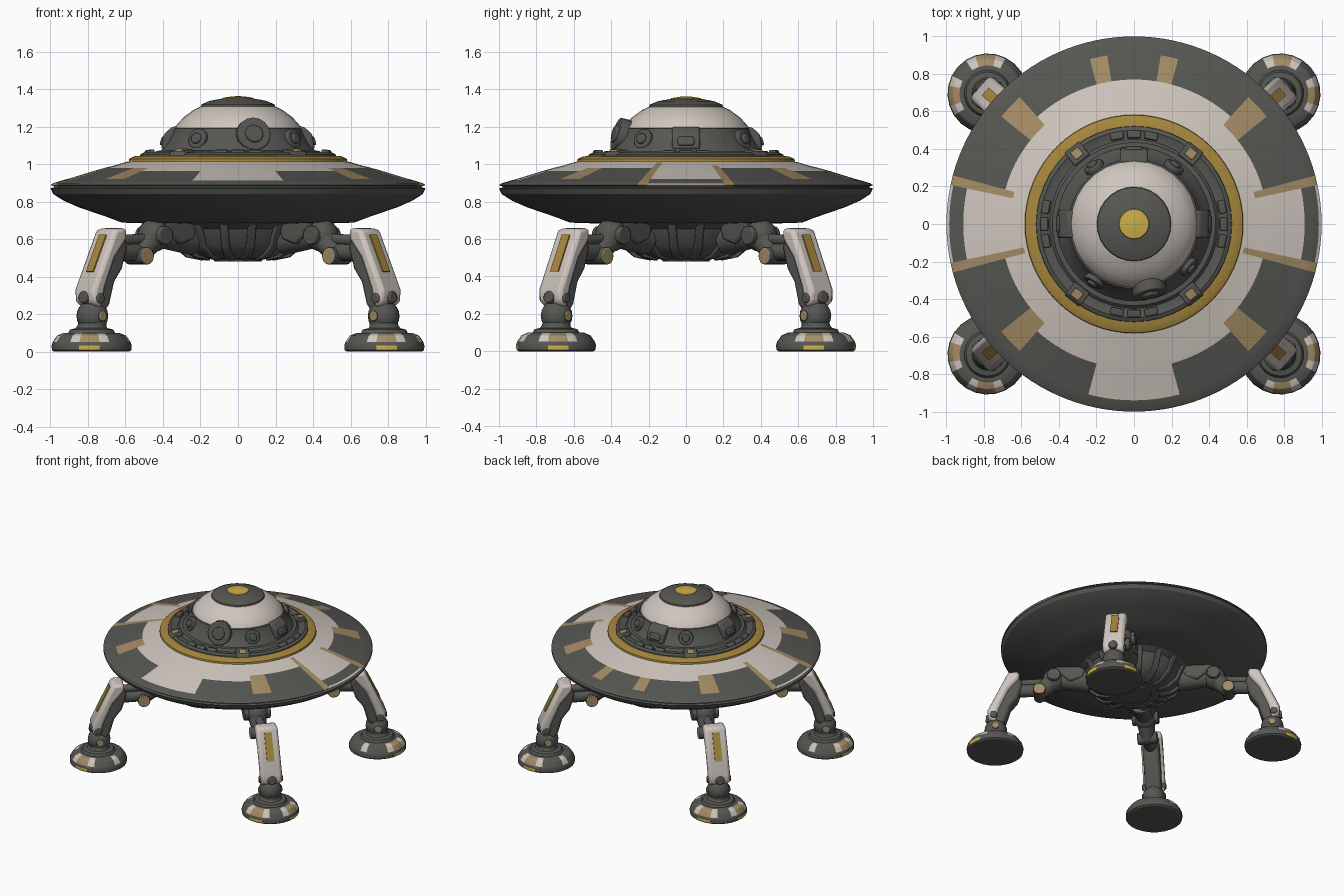
import bpy, bmesh, math
from math import radians, degrees, sin, cos
from mathutils import Matrix, Vector

cube = bpy.data.objects.get("Cube")
if cube:
    bpy.data.objects.remove(cube, do_unlink=True)


def material(name, rgb):
    m = bpy.data.materials.new(name)
    m.use_nodes = True
    m.diffuse_color = (*rgb, 1)
    m.node_tree.nodes["Principled BSDF"].inputs["Base Color"].default_value = (*rgb, 1)
    return m


MATS = [material("charcoal metal", (.092, .095, .085)),
        material("off white paint", (.62, .56, .51)),
        material("worn tan", (.37, .26, .13)),
        material("ochre trim", (.38, .24, .045)),
        material("bright yellow", (.60, .42, .06))]
DARK, WHITE, TAN, OCHRE, YELLOW = range(5)
ID = Matrix.Identity(4)


def finish(name, bm, matrix=ID, bevel=0, sharp=30):
    bmesh.ops.recalc_face_normals(bm, faces=bm.faces)
    mesh = bpy.data.meshes.new(name)
    bm.to_mesh(mesh)
    bm.free()
    for m in MATS:
        mesh.materials.append(m)
    mesh.shade_smooth()
    mesh.set_sharp_from_angle(angle=radians(sharp))
    ob = bpy.data.objects.new(name, mesh)
    ob.matrix_world = matrix
    bpy.context.collection.objects.link(ob)
    if bevel:
        mod = ob.modifiers.new("bevel", "BEVEL")
        mod.width, mod.segments = bevel, 2
    return ob


def lathe(name, profile, segs, paint, matrix=ID, sharp=30):
    """Revolve (radius, z) points; paint(angle, radius, z) picks each face's colour."""
    bm = bmesh.new()
    rings = []
    for r, z in profile:
        if r < 1e-4:
            rings.append([bm.verts.new((0, 0, z))] * segs)
        else:
            rings.append([bm.verts.new((r * cos(t), r * sin(t), z))
                          for t in (math.tau * i / segs for i in range(segs))])
    for k, (a, b) in enumerate(zip(rings, rings[1:])):
        r, z = [(u + v) / 2 for u, v in zip(profile[k], profile[k + 1])]
        for i in range(segs):
            j = (i + 1) % segs
            corners = list(dict.fromkeys((a[i], a[j], b[j], b[i])))
            bm.faces.new(corners).material_index = paint(360 * (i + .5) / segs, r, z)
    return finish(name, bm, matrix, 0, sharp)


def prism(name, pts, half, mat, matrix=ID, bevel=.012):
    """Extrude an (x, z) outline to both sides of y = 0."""
    bm = bmesh.new()
    face = bm.faces.new([bm.verts.new((x, -half, z)) for x, z in pts])
    new = bmesh.ops.extrude_face_region(bm, geom=[face])["geom"]
    bmesh.ops.translate(bm, vec=(0, 2 * half, 0),
                        verts=[v for v in new if isinstance(v, bmesh.types.BMVert)])
    for f in bm.faces:
        f.material_index = mat
    return finish(name, bm, matrix, bevel)


def rod(name, p, q, r1, r2, mat, matrix=ID, cap=None, segs=16, bevel=.006):
    p, q = Vector(p), Vector(q)
    bm = bmesh.new()
    bmesh.ops.create_cone(bm, cap_ends=True, segments=segs, radius1=r1, radius2=r2,
                          depth=(q - p).length)
    for f in bm.faces:
        f.material_index = cap if cap is not None and len(f.verts) > 4 else mat
    turn = (q - p).to_track_quat("Z", "Y").to_matrix().to_4x4()
    return finish(name, bm, matrix @ Matrix.Translation((p + q) / 2) @ turn, bevel)


def ball(name, pos, r, mat, matrix=ID):
    bm = bmesh.new()
    bmesh.ops.create_uvsphere(bm, u_segments=16, v_segments=10, radius=r)
    for f in bm.faces:
        f.material_index = mat
    return finish(name, bm, matrix @ Matrix.Translation(pos), 0, 60)


def spin(angle):
    return Matrix.Rotation(radians(angle), 4, "Z")


# Saucer hull: painted deck, grooved rim and dark underside
def deck_paint(a, r, z):
    e = degrees(math.asin(abs(sin(radians(a)))))   # angle away from the side axis
    front = a > 180
    if z < .885:
        return DARK
    if e < 12:
        return DARK if .91 < r < .985 else WHITE
    if e < 15:
        return TAN if r > (.6 if front else .66) else WHITE
    if 39 < e < 48 and .71 < r < .91:
        return TAN
    if not front and 75 < e < 81 and .77 < r < .91:
        return TAN
    if front and e > 75:
        return DARK if r > .94 else WHITE
    return DARK if r > (.71 if e < 39 else .77) else WHITE


lathe("saucer_hull", [(.5, 1.03), (.56, 1.02), (.6, 1.01), (.66, .992), (.71, .98), (.77, .963),
                      (.87, .932), (.91, .92), (.94, .912), (.985, .898), (1, .888),
                      (.982, .882), (.982, .876), (1, .87), (.985, .84), (.93, .805),
                      (.85, .77), (.69, .715), (.62, .688), (.38, .68)], 120, deck_paint)

# Trim ring and dark collar around the dome
lathe("trim_ring", [(.585, 1.0), (.58, 1.028), (.55, 1.042), (.5, 1.045)], 64,
      lambda a, r, z: OCHRE)
lathe("dome_collar", [(.525, 1.03), (.52, 1.052), (.5, 1.062), (.475, 1.054), (.45, 1.054),
                      (.435, 1.07), (.41, 1.072), (.39, 1.10), (.375, 1.12), (.35, 1.17),
                      (.345, 1.19), (.33, 1.195)], 48, lambda a, r, z: DARK)

# Dome with cap and beacon
lathe("dome", [(.342, 1.175), (.335, 1.2), (.29, 1.25), (.235, 1.29), (.18, 1.315)], 28,
      lambda a, r, z: WHITE)
lathe("dome_cap", [(.2, 1.3), (.195, 1.318), (.15, 1.337), (.08, 1.35)], 28,
      lambda a, r, z: DARK)
lathe("beacon", [(.085, 1.345), (.078, 1.354), (.03, 1.361), (0, 1.362)], 20,
      lambda a, r, z: YELLOW)

# Round hatch and portholes on the dome band
for i, (angle, rad, z) in enumerate([(-77, .09, 1.155), (-125, .055, 1.13), (-38, .055, 1.13),
                                     (55, .055, 1.13), (125, .055, 1.13)]):
    frame = spin(angle)
    rod(f"porthole_frame_{i}", (.29, 0, z - .02), (.385, 0, z + .008), rad * 1.05, rad, DARK, frame)
    rod(f"porthole_lens_{i}", (.36, 0, z), (.4, 0, z + .01), rad * .62, rad * .5, DARK, frame)

# Box vents at the sides and back, with low ridges on the collar
for i, angle in enumerate((0, 90, 180)):
    frame = spin(angle)
    prism(f"dome_vent_{i}", [(.3, 1.08), (.41, 1.08), (.395, 1.16), (.35, 1.2), (.3, 1.2)],
          .075, DARK, frame)
    prism(f"vent_lid_{i}", [(.38, 1.1), (.42, 1.1), (.405, 1.15), (.38, 1.15)], .045, DARK, frame)
for i in range(12):
    if i % 3:
        continue
    for s in (-11, 0, 11):
        prism(f"collar_ridge_{i}_{s}", [(.455, 1.04), (.505, 1.04), (.495, 1.074), (.46, 1.078)],
              .035, DARK, spin(i * 30 + s), .006)

# Collar lamps
for i, angle in enumerate((51, 129, 231, 309)):
    prism(f"lamp_base_{i}", [(.43, 1.04), (.53, 1.04), (.51, 1.068), (.44, 1.08)],
          .05, DARK, spin(angle), .006)
    prism(f"collar_lamp_{i}", [(.455, 1.06), (.51, 1.06), (.505, 1.077), (.46, 1.084)],
          .026, TAN, spin(angle), .004)

# Belly pod with ribs and a central plate
lathe("belly_pod", [(.43, .69), (.37, .655), (.335, .57), (.27, .515), (.2, .495),
                    (.13, .492), (.125, .48), (.06, .48), (0, .485)], 40, lambda a, r, z: DARK)
for i in range(16):
    prism(f"belly_rib_{i}", [(.42, .7), (.385, .645), (.35, .56), (.28, .503), (.19, .485),
                             (.19, .51), (.26, .54), (.31, .6), (.34, .7)],
          .022, DARK, spin(i * 22.5 + 11.25), .006)


# Four legs, each drawn outwards along x and turned into place
def foot_paint(a, r, z):
    off = abs((a + 180) % 360 - 180)           # angle from the outward direction
    if .004 < z < .035 and r > .2 and 30 < off < 62:
        return YELLOW
    if .05 < z < .1 and r > .15:
        if 30 < off < 62:
            return TAN
        if 15 < off < 80 or 120 < off < 140:
            return WHITE
    return DARK


SHELL = [(.86, .66), (.945, .655), (1.10, .33), (1.095, .26), (1.04, .23), (1.015, .34),
         (.945, .5), (.86, .6)]
CORE = [(.85, .61), (.84, .55), (.875, .44), (.93, .37), (.965, .25), (1.0, .21), (1.075, .22),
        (1.07, .34), (.98, .52), (.92, .62)]
FOOT = [(0, 0), (.2, 0), (.212, .008), (.214, .032), (.208, .052), (.185, .085), (.15, .1),
        (.125, .1), (.115, .118), (.085, .125), (.075, .14), (0, .14)]
HIP = math.degrees(math.atan2(.695, .78))
for name, angle in (("back_left", HIP), ("back_right", 180 - HIP),
                    ("front_right", 180 + HIP), ("front_left", -HIP)):
    F = spin(angle)
    # Foot and ankle
    lathe(f"{name}_foot", FOOT, 24, foot_paint, F @ Matrix.Translation((1.045, 0, 0)), 25)
    rod(f"{name}_ankle", (1.045, 0, .1), (1.03, 0, .26), .082, .06, DARK, F)
    ball(f"{name}_ankle_joint", (1.04, 0, .19), .085, DARK, F)
    rod(f"{name}_ankle_pin", (1.04, -.088, .19), (1.04, .088, .19), .028, .028, DARK, F, TAN)
    # Shin core, armour shell, stripe and bolt
    prism(f"{name}_shin_core", CORE, .062, DARK, F, .02)
    prism(f"{name}_shin_shell", SHELL, .082, WHITE, F, .022)
    prism(f"{name}_shin_stripe", [(.958, .618), (.968, .624), (1.062, .427), (1.05, .425)],
          .028, OCHRE, F, 0)
    rod(f"{name}_shin_bolt", (1.07, 0, .285), (1.112, 0, .292), .036, .032, DARK, F)
    for s in (-1, 1):
        rod(f"{name}_side_bolt_{s}", (1.055, s * .06, .285), (1.055, s * .09, .285),
            .03, .026, DARK, F)
    # Knee linkage
    rod(f"{name}_knee_pin", (.71, -.075, .51), (.71, .075, .51), .046, .046, DARK, F, TAN)
    rod(f"{name}_knee_link", (.68, 0, .53), (.89, 0, .53), .045, .05, DARK, F)
    rod(f"{name}_knee_strut", (.66, 0, .6), (.88, 0, .59), .03, .03, DARK, F)
    # Hip arm and mount
    rod(f"{name}_hip_link", (.6, 0, .62), (.72, 0, .5), .075, .05, DARK, F)
    ball(f"{name}_hip_joint", (.6, 0, .62), .088, DARK, F)
    rod(f"{name}_hip_pin", (.6, -.1, .62), (.6, .1, .62), .05, .05, DARK, F)
    rod(f"{name}_hip_arm", (.33, 0, .6), (.6, 0, .62), .085, .06, DARK, F)
    prism(f"{name}_hip_mount", [(.36, .7), (.38, .6), (.48, .57), (.54, .62), (.6, .7)],
          .085, DARK, F, .015)
